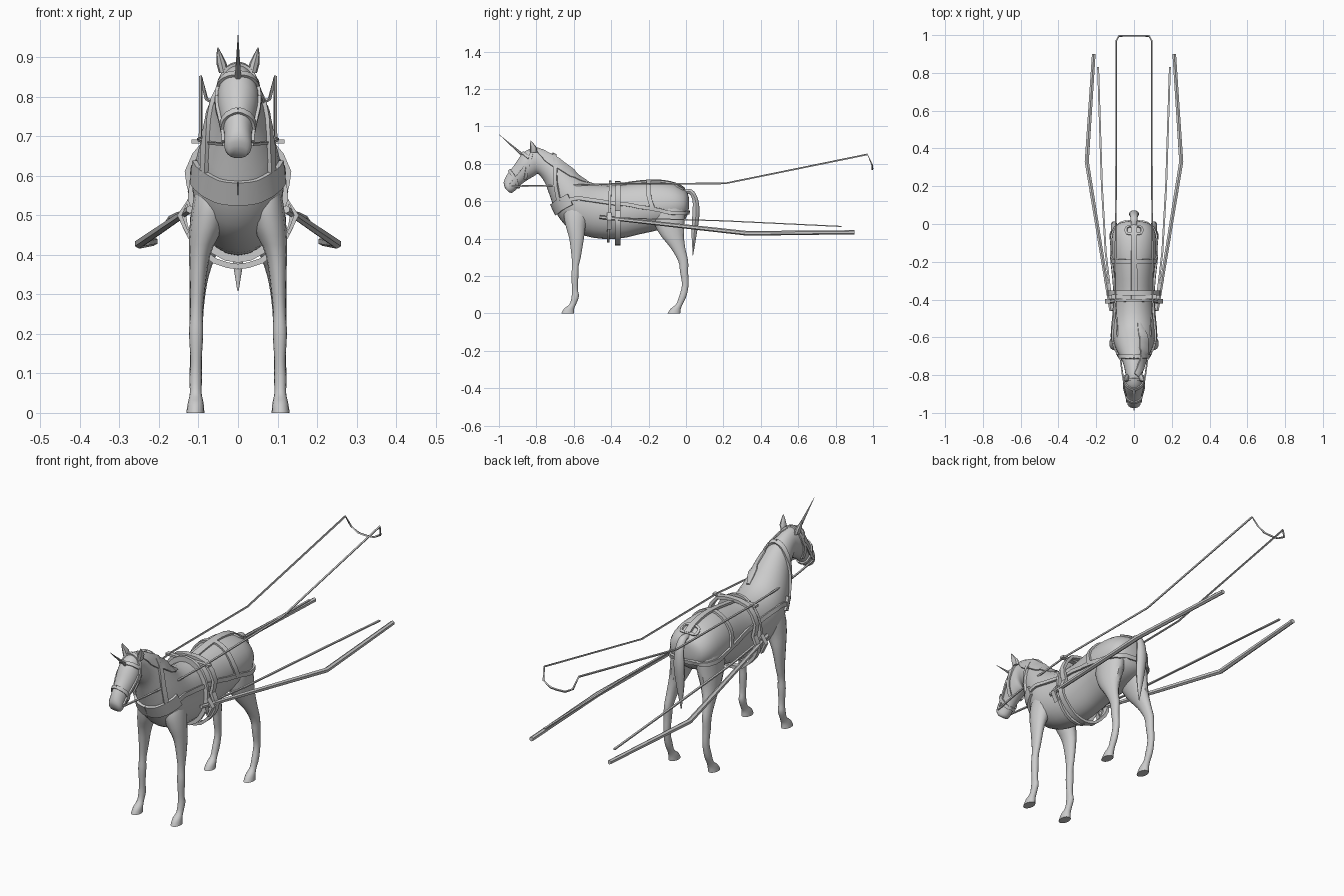
import bpy, bmesh, math
from mathutils import Vector as V
from mathutils.bvhtree import BVHTree

grey = bpy.data.materials.new("plain grey")
grey.diffuse_color = (0.6, 0.6, 0.6, 1)
X, Y, Z = V((1, 0, 0)), V((0, 1, 0)), V((0, 0, 1))


def smooth(rows, n=4):
    """Catmull-Rom interpolation of rows of numbers."""
    out = []
    for i in range(len(rows) - 1):
        a, b, c, d = rows[max(i - 1, 0)], rows[i], rows[i + 1], rows[min(i + 2, len(rows) - 1)]
        for j in range(n):
            t = j / n
            out.append([0.5 * (2 * q + (r - p) * t + (2 * p - 5 * q + 4 * r - s) * t * t
                               + (3 * q - p - 3 * r + s) * t ** 3) for p, q, r, s in zip(a, b, c, d)])
    return out + [list(rows[-1])]


def skin(name, rings, mirror=False, closed=False):
    """Joins equal rings of points into one surface."""
    bm = bmesh.new()
    vs = [[bm.verts.new(p) for p in r] for r in rings]
    k, m = len(vs[0]), len(vs)
    for i in range(m if closed else m - 1):
        a, b = vs[i], vs[(i + 1) % m]
        for j in range(k):
            bm.faces.new((a[j], a[(j + 1) % k], b[(j + 1) % k], b[j]))
    if not closed:
        bm.faces.new(vs[0])
        bm.faces.new(vs[-1])
    bmesh.ops.recalc_face_normals(bm, faces=bm.faces[:])
    me = bpy.data.meshes.new(name)
    bm.to_mesh(me)
    bm.free()
    me.materials.append(grey)
    ob = bpy.data.objects.new(name, me)
    bpy.context.collection.objects.link(ob)
    if mirror:
        ob.modifiers.new("mirror", 'MIRROR').use_mirror_merge = False
    return ob


def ellipse(c, u, v, k):
    return [c + u * math.cos(2 * math.pi * j / k) + v * math.sin(2 * math.pi * j / k) for j in range(k)]


def strap(name, pts, w, t, normal=X, sides=4, mirror=False, closed=False, n=0, hug=None):
    """Sweeps a flat or round section along a path; hug lays it on the body at that offset."""
    rows = [list(p) + ([w, t] if len(p) == 3 else []) for p in pts]
    if n:
        rows = smooth(rows, n)
    P = [V(r[:3]) for r in rows]
    N = [normal] * len(P)
    if hug is not None:
        for i, p in enumerate(P):
            q, nn, _, _ = body_tree.find_nearest(p)
            P[i], N[i] = q + nn * hug, nn
            if mirror and abs(p.x) < 1e-4:
                P[i].x = 0
    rings, m = [], len(P)
    for i, p in enumerate(P):
        a = P[i - 1] if closed or i else p
        b = P[(i + 1) % m] if closed or i < m - 1 else p
        T = (b - a).normalized()
        S = T.cross(N[i]).normalized()
        U = S.cross(T)
        f = math.sqrt(2) if sides == 4 else 1
        ring = []
        for j in range(sides):
            g = 2 * math.pi * (j + 0.5) / sides
            ring.append(p + S * (rows[i][3] * f * math.cos(g)) + U * (rows[i][4] * f * math.sin(g)))
        rings.append(ring)
    return skin(name, rings, mirror, closed)


# Horse body, neck and head: top y z, bottom y z, half width
body_rows = [
    (.015, .62, .015, .56, .03), (0, .655, 0, .51, .085), (-.06, .69, -.05, .475, .115),
    (-.15, .705, -.15, .445, .12), (-.25, .70, -.24, .425, .11), (-.37, .685, -.36, .40, .105),
    (-.47, .69, -.50, .405, .112), (-.54, .715, -.62, .45, .115), (-.60, .765, -.69, .53, .10),
    (-.66, .815, -.725, .62, .078), (-.72, .855, -.755, .70, .058), (-.79, .88, -.79, .745, .046),
    (-.835, .878, -.81, .735, .05), (-.875, .855, -.845, .715, .052), (-.92, .79, -.88, .69, .042),
    (-.955, .745, -.905, .665, .035), (-.975, .70, -.93, .645, .034), (-.966, .667, -.948, .648, .024)]
rings = []
for a, b, c, d, hw in smooth(body_rows, 3):
    top, bot = V((0, a, b)), V((0, c, d))
    rings.append(ellipse((top + bot) / 2, X * hw, (top - bot) / 2, 24))
body = skin("horse_body", rings)
tree_bm = bmesh.new()
tree_bm.from_mesh(body.data)

# Legs: z, y centre, y half, x centre, x half
front = [(0, -.632, .035, .108, .023), (.025, -.625, .028, .107, .020), (.05, -.605, .018, .107, .015),
         (.09, -.592, .020, .107, .016), (.13, -.594, .016, .106, .014), (.2, -.594, .019, .106, .018),
         (.25, -.592, .018, .105, .016), (.3, -.587, .025, .103, .018), (.4, -.585, .040, .097, .027),
         (.47, -.59, .055, .080, .042), (.54, -.585, .068, .065, .048), (.62, -.57, .05, .055, .04)]
hind = [(0, -.065, .035, .108, .023), (.025, -.055, .028, .107, .020), (.05, -.035, .018, .107, .015),
        (.09, -.018, .020, .107, .016), (.15, -.004, .018, .106, .015), (.22, -.010, .022, .106, .017),
        (.28, -.015, .027, .104, .019), (.35, -.043, .040, .098, .025), (.42, -.075, .065, .085, .038),
        (.49, -.09, .085, .072, .049), (.56, -.09, .085, .065, .052), (.63, -.09, .055, .055, .045)]
for name, rows in (("front_legs", front), ("hind_legs", hind)):
    leg = skin(name, [ellipse(V((r[3], r[1], r[0])), X * r[4], Y * r[2], 14) for r in smooth(rows, 3)], True)
    tree_bm.from_mesh(leg.data)
body_tree = BVHTree.FromBMesh(tree_bm)
tree_bm.free()

# Ears, horn, mane and tail
skin("ears", [ellipse(V(c), X * a, Y * b, 8) for c, a, b in (
    ((.036, -.815, .86), .012, .02), ((.042, -.815, .885), .013, .019),
    ((.047, -.823, .905), .008, .011), ((.051, -.83, .925), .001, .001))], True)
strap("horn", [(0, -.868, .842, .009, .009), (0, -1, .957, .0006, .0006)], 0, 0, sides=8)
strap("mane", [(.015, -.80, .885, .015, .005), (.04, -.74, .835, .03, .007), (.05, -.67, .79, .035, .007),
               (.05, -.59, .74, .03, .006), (.03, -.52, .71, .01, .003)], 0, 0, hug=.002, n=4, sides=8)
strap("tail", [(0, -.02, .65, .014, .015), (0, .025, .65, .014, .018), (0, .05, .605, .016, .022),
               (0, .053, .53, .02, .027), (0, .044, .43, .015, .02), (0, .037, .31, .001, .002)],
      0, 0, sides=10, n=4)

# Straps lying on the horse
strap("neck_strap", [(0, -.70, .86), (.04, -.70, .84), (.07, -.70, .78), (.085, -.70, .70), (.095, -.685, .60)],
      .011, .006, mirror=True, hug=.004, n=4)
strap("breast_collar", [(0, -.73, .545), (.05, -.71, .555), (.085, -.675, .58), (.115, -.62, .61)],
      .032, .006, mirror=True, hug=.005, n=4)
strap("side_strap", [(.11, -.64, .60), (.13, -.57, .618), (.13, -.42, .602), (.13, -.30, .582), (.14, -.2, .56),
                     (.14, -.08, .54), (.10, 0, .535), (.05, .03, .535), (0, .04, .535)],
      .010, .005, mirror=True, hug=.004, n=4)
strap("hip_strap", [(0, -.2, .72), (.07, -.2, .70), (.13, -.2, .63), (.14, -.18, .56)],
      .012, .005, mirror=True, hug=.004, n=4)
strap("back_strap", [(0, -.40, .70), (0, -.25, .72), (0, -.12, .72), (0, -.01, .67)], .016, .005, hug=.004, n=4)
strap("crupper_loop", [(0, -.05, .70), (.04, -.045, .69), (.04, -.015, .67), (0, -.01, .67)],
      .006, .004, mirror=True, hug=.004, n=3)

# Bridle
strap("brow_band", [(0, -.885, .868), (.04, -.87, .86), (.06, -.84, .835)], .008, .004, mirror=True, hug=.003, n=3)
strap("crown_strap", [(0, -.825, .89), (.04, -.825, .87), (.06, -.835, .82), (.06, -.85, .77), (.04, -.855, .71)],
      .008, .004, mirror=True, hug=.003, n=4)
strap("nose_band", [(0, -.95, .77), (.04, -.93, .745), (.045, -.91, .71), (.03, -.89, .67), (0, -.885, .67)],
      .008, .004, mirror=True, hug=.003, n=3)
strap("cheek_strap", [(.06, -.85, .80), (.05, -.90, .735), (.045, -.94, .685)], .006, .004, mirror=True, hug=.003, n=4)


# Saddle girth and the wider shaft girth
girth = []
for j in range(24):
    g = 2 * math.pi * j / 24
    girth.append((.114 * math.cos(g), -.41 + .006 * math.sin(g), .545 + .152 * math.sin(g)))
strap("saddle_girth", girth, .013, .007, normal=Y, closed=True).data.update()
strap("shaft_girth", [(0, -.365, .70), (.08, -.365, .688), (.128, -.365, .61), (.116, -.365, .55), (.138, -.365, .50),
                      (.12, -.365, .445), (.06, -.365, .385), (0, -.365, .37)],
      .007, .014, normal=Y, mirror=True, n=2)
strap("saddle_bar", [(-.118, -.385, .687), (.118, -.385, .687)], .012, .005, normal=Z)
strap("shaft_loop", [(.128, -.41, .535), (.148, -.41, .50), (.128, -.41, .455), (.112, -.41, .49)],
      .006, .012, normal=Y, mirror=True, closed=True)

# Shafts and traces
strap("shafts", [(.122, -.46, .515, .010, .010), (.25, .33, .428, .0125, .0125), (.213, .9, .434, .011, .011)],
      0, 0, normal=Z, sides=6, mirror=True)
strap("traces", [(.115, -.45, .512), (.15, -.15, .505), (.17, .2, .495), (.19, .83, .465)],
      .003, .005, normal=X, mirror=True)

# Reins with the hanging end loop
strap("reins", [(.036, -.945, .68), (.06, -.80, .682), (.085, -.62, .685), (.1, -.38, .692), (.095, .21, .695),
                (.094, .97, .85), (.08, .995, .795), (.04, .997, .772), (0, .997, .77)],
      .0035, .0035, normal=V((.3, .3, 1)).normalized(), mirror=True)

# Smooth shading with sharp strap edges
for ob in bpy.context.scene.objects:
    ob.select_set(True)
bpy.context.view_layer.objects.active = body
bpy.ops.object.shade_smooth_by_angle(angle=math.radians(40))
